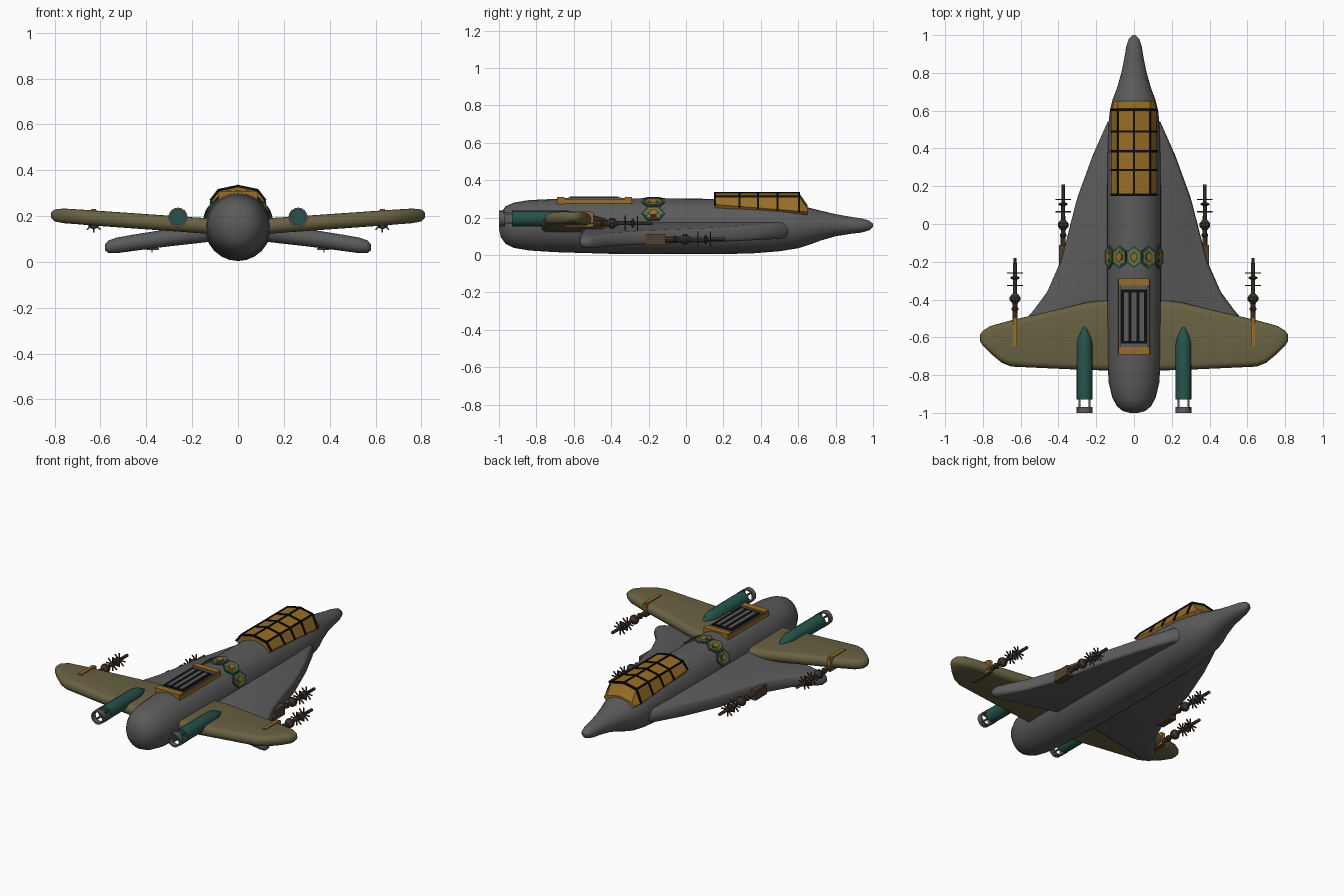
import bpy, bmesh, math
from mathutils import Matrix, Vector

if "Cube" in bpy.data.objects:
    bpy.data.objects.remove(bpy.data.objects["Cube"])


def mat(name, rgb):
    m = bpy.data.materials.new(name)
    m.diffuse_color = (*rgb, 1)
    m.use_nodes = True
    m.node_tree.nodes["Principled BSDF"].inputs["Base Color"].default_value = m.diffuse_color
    return m


GREY = mat("hull grey", (0.105, 0.105, 0.107))
OLIVE = mat("olive", (0.14, 0.12, 0.055))
GOLD = mat("amber gold", (0.31, 0.155, 0.02))
TEAL = mat("dark teal", (0.02, 0.085, 0.07))
BROWN = mat("gun brown", (0.085, 0.05, 0.03))
DARK = mat("gun dark brown", (0.045, 0.032, 0.024))
BLACK = mat("black", (0.004, 0.004, 0.004))


def finish(bm, name, material, smooth=None):
    bmesh.ops.recalc_face_normals(bm, faces=bm.faces[:])
    me = bpy.data.meshes.new(name)
    bm.to_mesh(me)
    bm.free()
    ob = bpy.data.objects.new(name, me)
    bpy.context.collection.objects.link(ob)
    me.materials.append(material)
    if smooth:
        bpy.ops.object.select_all(action='DESELECT')
        ob.select_set(True)
        bpy.context.view_layer.objects.active = ob
        bpy.ops.object.shade_smooth_by_angle(angle=math.radians(smooth))
    return ob


def loft(name, rings, material, smooth=None, closed=False):
    """Skin rings of equal length; cap the ends, or join last to first."""
    bm = bmesh.new()
    vs = [[bm.verts.new(p) for p in r] for r in rings]
    n = len(vs[0])
    for a, b in zip(vs, vs[1:] + ([vs[0]] if closed else [])):
        for i in range(n):
            j = (i + 1) % n
            bm.faces.new((a[i], a[j], b[j], b[i]))
    if not closed:
        bm.faces.new(vs[0])
        bm.faces.new(vs[-1])
    return finish(bm, name, material, smooth)


def lathe(name, prof, x, z, material, n=12, smooth=35, closed=False):
    """Turn (y, radius) points about a lengthwise axis at x, z."""
    ang = [2 * math.pi * i / n for i in range(n)]
    return loft(name, [[(x + r * math.cos(a), y, z + r * math.sin(a)) for a in ang]
                       for y, r in prof], material, smooth, closed)


def box(name, lo, hi, material):
    x0, y0, z0 = lo
    x1, y1, z1 = hi
    return loft(name, [[(x0, y, z0), (x1, y, z0), (x1, y, z1), (x0, y, z1)]
                       for y in (y0, y1)], material)


def bar(name, p, q, w, material):
    """Square rod from p to q."""
    p, q = Vector(p), Vector(q)
    bm = bmesh.new()
    bmesh.ops.create_cube(bm, size=1)
    m = (Matrix.Translation((p + q) / 2) @ (q - p).to_track_quat('Z', 'Y').to_matrix().to_4x4()
         @ Matrix.Diagonal((w, w, (q - p).length + w * 0.5, 1)))
    bmesh.ops.transform(bm, matrix=m, verts=bm.verts[:])
    return finish(bm, name, material)


def wing(name, s, sections, material):
    """Round-edged wing from (x, y_lead, y_trail, z, thickness) sections."""
    rings = []
    for x, yl, yt, z, t in sections:
        r = t / 2
        re = min(r, (yl - yt) / 2)
        ring = []
        for k in range(9):
            a = math.pi / 2 - math.pi * k / 8
            ring.append((s * x, yl - re + re * math.cos(a), z + r * math.sin(a)))
        for k in range(9):
            a = -math.pi / 2 - math.pi * k / 8
            ring.append((s * x, yt + re + re * math.cos(a), z + r * math.sin(a)))
        rings.append(ring)
    return loft(name, rings, material, 50)


# Fuselage: (y, half width, bottom z, top z)
body = [(-1, .02, .14, .18), (-.99, .06, .095, .225), (-.965, .09, .06, .26),
        (-.92, .115, .038, .28), (-.84, .134, .024, .293), (-.7, .142, .015, .3),
        (-.4, .145, .006, .302), (-.1, .145, .004, .302), (.15, .145, .004, .3),
        (.35, .143, .008, .296), (.5, .138, .02, .285), (.6, .128, .036, .268),
        (.66, .113, .055, .252), (.72, .09, .077, .237), (.8, .067, .1, .218),
        (.88, .051, .113, .204), (.94, .041, .12, .195), (.98, .028, .132, .184),
        (1, .008, .15, .166)]
loft("fuselage", [[(w * math.cos(i * math.pi / 12), y,
                    (a + b) / 2 + (b - a) / 2 * math.sin(i * math.pi / 12)) for i in range(24)]
                  for y, w, a, b in body], GREY, 40)

# Canopy glass with faceted cross-section
rows = []
for y in (.155, .285, .385, .49, .605, .65):
    zb = .27 - .08 * (y - .155)
    front = y > .62
    w, dz = (.107, .065) if front else (.118, 0)
    rows.append([(-w, y, zb), (-.085, y, .313 - dz), (0, y, .331 - dz),
                 (.085, y, .313 - dz), (w, y, zb)])
loft("canopy_glass", [r + [(.08, r[0][1], .2), (-.08, r[0][1], .2)] for r in rows], GOLD)

# Canopy frame: ribs across and rails along
for r in rows[:-1]:
    for p, q in zip(r, r[1:]):
        bar("canopy_rib", p, q, .011, BLACK)
for k in (1, 2, 3):
    for a, b in zip(rows[:-2], rows[1:-1]):
        bar("canopy_rail", a[k], b[k], .009, BLACK)

# Top vent: base, gold end plates and side rails, black frame, grey slats
box("vent_base", (-.075, -.68, .27), (.075, -.3, .304), GREY)
for y0, y1 in ((-.69, -.65), (-.325, -.288)):
    box("vent_end_plate", (-.082, y0, .27), (.082, y1, .31), GOLD)
for s in (-1, 1):
    box("vent_side_rail", (s * .082 - .003, -.69, .275), (s * .082 + .003, -.29, .298), GOLD)
box("vent_opening", (-.068, -.632, .3), (.068, -.348, .308), BLACK)
for x in (-.04, 0, .04):
    box("vent_slat", (x - .012, -.62, .303), (x + .012, -.362, .312), GREY)

# Hexagon plates wrapped round the back
for deg in (-62, -31, 0, 31, 62):
    rot = Matrix.Rotation(math.radians(deg), 4, 'Y')
    for k, (size, m) in enumerate(((1, TEAL), (.74, GOLD), (.52, TEAL), (.34, GOLD))):
        hexa = [(0, 1), (1, .5), (1, -.5), (0, -1), (-1, -.5), (-1, .5)]
        rings = [[Vector((0, -.175, .153)) + rot @ Vector((.04 * size * u, .062 * size * v, h))
                  for u, v in hexa] for h in (.14, .152 + .002 * k)]
        loft("hex_plate", rings, m)


def gun(name, x, tip, z):
    # Barrel, flared bulb, collar and spiked rings
    lathe(name + "_barrel", [(tip - .34, .014), (tip - .23, .012), (tip - .1, .01), (tip, .009)],
          x, z, BROWN, 8)
    for c, r, h in ((.215, .028, .03), (.105, .024, .01), (.27, .018, .014)):
        y = tip - c
        lathe(name + "_bulb", [(y - h, .01), (y - h * .3, r), (y + h * .3, r), (y + h, .01)],
              x, z, DARK, 8)
    for c in (.08, .145):
        for k in range(4):
            a = k * math.pi / 4
            d = Vector((math.cos(a), 0, math.sin(a))) * .04
            o = Vector((x, tip - c, z))
            bar(name + "_spike", o - d, o + d, .006, DARK)


for s, side in ((-1, "left"), (1, "right")):
    # Drooping lower delta wing
    wing(side + "_delta_wing", s,
         [(.06, .58, -.55, .135, .09), (.14, .54, -.55, .13, .088), (.22, .36, -.555, .117, .08),
          (.30, .14, -.56, .106, .076), (.385, -.19, -.565, .094, .073),
          (.46, -.36, -.57, .083, .071), (.53, -.455, -.57, .072, .068),
          (.565, -.495, -.565, .066, .056), (.58, -.52, -.55, .064, .026)], GREY)
    # Raised olive rear wing
    wing(side + "_rear_wing", s,
         [(.08, -.405, -.775, .153, .07), (.15, -.403, -.775, .158, .068),
          (.25, -.415, -.773, .165, .067), (.65, -.51, -.755, .193, .066),
          (.70, -.523, -.735, .197, .065), (.76, -.54, -.685, .201, .064),
          (.80, -.565, -.645, .203, .052), (.815, -.585, -.62, .204, .024)], OLIVE)
    # Engine pod with open pronged nozzle
    x, z = s * .262, .195
    lathe(side + "_engine", [(-.93, .042), (-.635, .042), (-.6, .034), (-.56, .015), (-.54, .003)],
          x, z, TEAL, 16)
    lathe(side + "_nozzle_ring", [(-.968, .042), (-1, .042), (-1, .033), (-.968, .033)],
          x, z, GREY, 16, 35, True)
    for k in range(4):
        a = math.pi / 4 + k * math.pi / 2
        px, pz = x + .037 * math.cos(a), z + .037 * math.sin(a)
        bar(side + "_nozzle_prong", (px, -.975, pz), (px, -.925, pz), .009, GREY)
    # Inner gun on the delta edge, outer gun clamped to the rear wing
    gun(side + "_inner_gun", s * .375, .21, .083)
    box(side + "_inner_gun_mount", (s * .375 - .023, -.22, .052), (s * .375 + .023, -.11, .113), BROWN)
    gun(side + "_outer_gun", s * .63, -.18, .17)
    ox = s * .63
    box(side + "_wing_clamp_top", (ox - .011, -.645, .215), (ox + .011, -.51, .232), GOLD)
    box(side + "_wing_clamp_front", (ox - .011, -.53, .155), (ox + .011, -.495, .226), GOLD)
    box(side + "_wing_clamp_bottom", (ox - .011, -.645, .148), (ox + .011, -.495, .164), BROWN)
